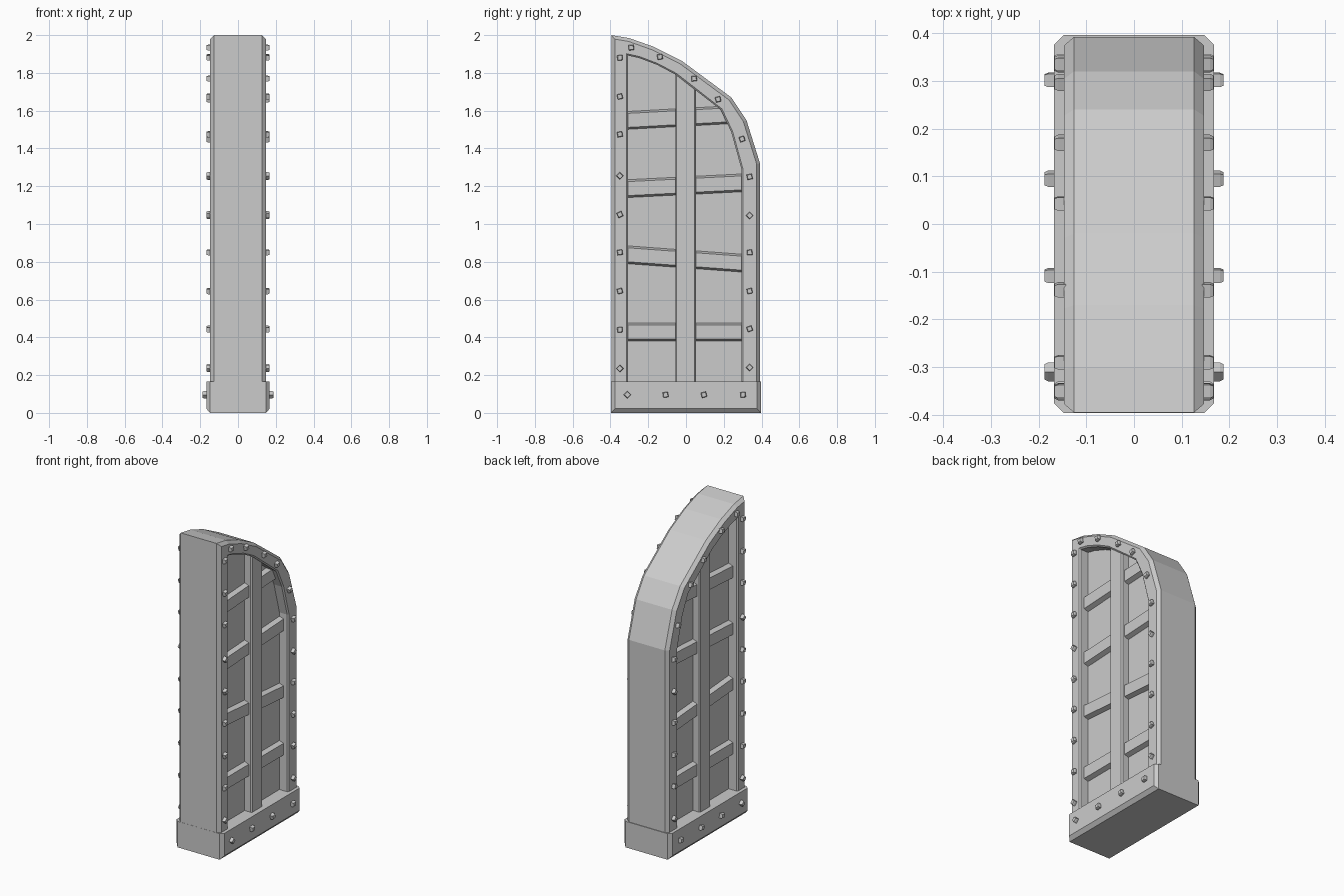
import bpy, bmesh, math
from mathutils import Vector

if "Cube" in bpy.data.objects:
    bpy.data.objects.remove(bpy.data.objects["Cube"])


def inset(loop, d):
    """Shrink a counter-clockwise (y, z) outline by d with mitred corners."""
    pts = [Vector(p) for p in loop]
    out = []
    for i, p in enumerate(pts):
        a = (p - pts[i - 1]).normalized()
        b = (pts[(i + 1) % len(pts)] - p).normalized()
        na, nb = Vector((-a.y, a.x)), Vector((-b.y, b.x))
        out.append(tuple(p + (na + nb) * d / (1 + na.dot(nb))))
    return out


def loft(bm, rings):
    """Bridge (x, outline) rings in order and cap both ends."""
    vs = [[bm.verts.new((x, y, z)) for y, z in loop] for x, loop in rings]
    n = len(vs[0])
    for a, b in zip(vs, vs[1:]):
        for i in range(n):
            j = (i + 1) % n
            bm.faces.new((a[i], a[j], b[j], b[i]))
    bm.faces.new(vs[0][::-1])
    bm.faces.new(vs[-1])


def both_sides(rings):
    """Rings listed from middle to +x, reflected to run from -x to +x."""
    return [(-x, l) for x, l in reversed(rings)] + rings


def make(name, ring_sets):
    bm = bmesh.new()
    for rings in ring_sets:
        loft(bm, rings)
    bmesh.ops.recalc_face_normals(bm, faces=bm.faces)
    me = bpy.data.meshes.new(name)
    bm.to_mesh(me)
    bm.free()
    ob = bpy.data.objects.new(name, me)
    bpy.context.collection.objects.link(ob)
    return ob


# Arched frame with recessed panel on both faces
outer = [(-0.395, 0.01), (0.392, 0.01), (0.392, 1.32), (0.32, 1.55), (0.24, 1.67),
         (-0.02, 1.862), (-0.17, 1.938), (-0.30, 1.984), (-0.395, 2.0)]
inner = [(-0.315, 0.152), (0.302, 0.152), (0.302, 1.29), (0.247, 1.49), (0.19, 1.61),
         (-0.05, 1.797), (-0.15, 1.85), (-0.245, 1.886), (-0.315, 1.902)]
well = inset(inner, 0.008)
make("door_frame", [both_sides([(0.126, outer), (0.147, inset(outer, 0.018)),
                                (0.147, inner), (0.139, well), (0.085, well)][::1])
                    ])

# Central upright, its top following the arch
bar = [(-0.055, 0.14), (0.052, 0.14), (0.052, 1.74), (-0.055, 1.82)]
make("centre_post", [both_sides([(0.127, bar), (0.135, inset(bar, 0.006))])])

# Crooked cross slats: left and right bottom heights, right end
slats = []
for zl, zr, yr in [(0.38, 0.38, 0.32), (0.79, 0.742, 0.32),
                   (1.137, 1.17, 0.32), (1.498, 1.53, 0.245)]:
    s = [(-0.335, zl), (yr, zr), (yr, zr + 0.098), (-0.335, zl + 0.098)]
    slats.append(both_sides([(0.08, s), (0.114, inset(s, 0.012))]))
make("cross_slats", slats)

# Chamfered base plinth
base = [(-0.396, 0), (0.396, 0), (0.396, 0.165), (-0.396, 0.165)]
face = [(-0.376, 0.023), (0.376, 0.023), (0.376, 0.165), (-0.376, 0.165)]
plinth = [both_sides([(0.148, base), (0.168, face)])]
make("base_plinth", plinth)

# Square rivets: y, z, turn in degrees, surface x
spots = [(-0.35, z, t, 0.147) for z, t in
         zip([0.235, 0.44, 0.645, 0.85, 1.05, 1.255, 1.475, 1.675, 1.88],
             [45, 5, 15, 8, 25, 45, 10, 12, 5])]
spots += [(0.337, z, t, 0.147) for z, t in
          zip([0.24, 0.445, 0.645, 0.85, 1.045, 1.25], [45, 20, 12, 5, 45, 12])]
spots += [(0.297, 1.45, 20, 0.147), (0.17, 1.66, 15, 0.147), (0.043, 1.77, 5, 0.147),
          (-0.138, 1.885, 10, 0.147), (-0.29, 1.934, 5, 0.147)]
spots += [(y, 0.096, t, 0.168) for y, t in
          zip([-0.31, -0.108, 0.095, 0.302], [45, 8, 15, 5])]


def square(y, z, turn, half):
    r = half * math.sqrt(2)
    angles = [math.radians(turn + 45 + 90 * k) for k in range(4)]
    return [(y + r * math.cos(a), z + r * math.sin(a)) for a in angles]


rivets = []
for y, z, t, x in spots:
    for side in (1, -1):
        rivets.append([(side * (x - 0.004), square(y, z, t, 0.014)),
                       (side * (x + 0.012), square(y, z, t, 0.014)),
                       (side * (x + 0.02), square(y, z, t, 0.011))])
make("rivets", rivets)
